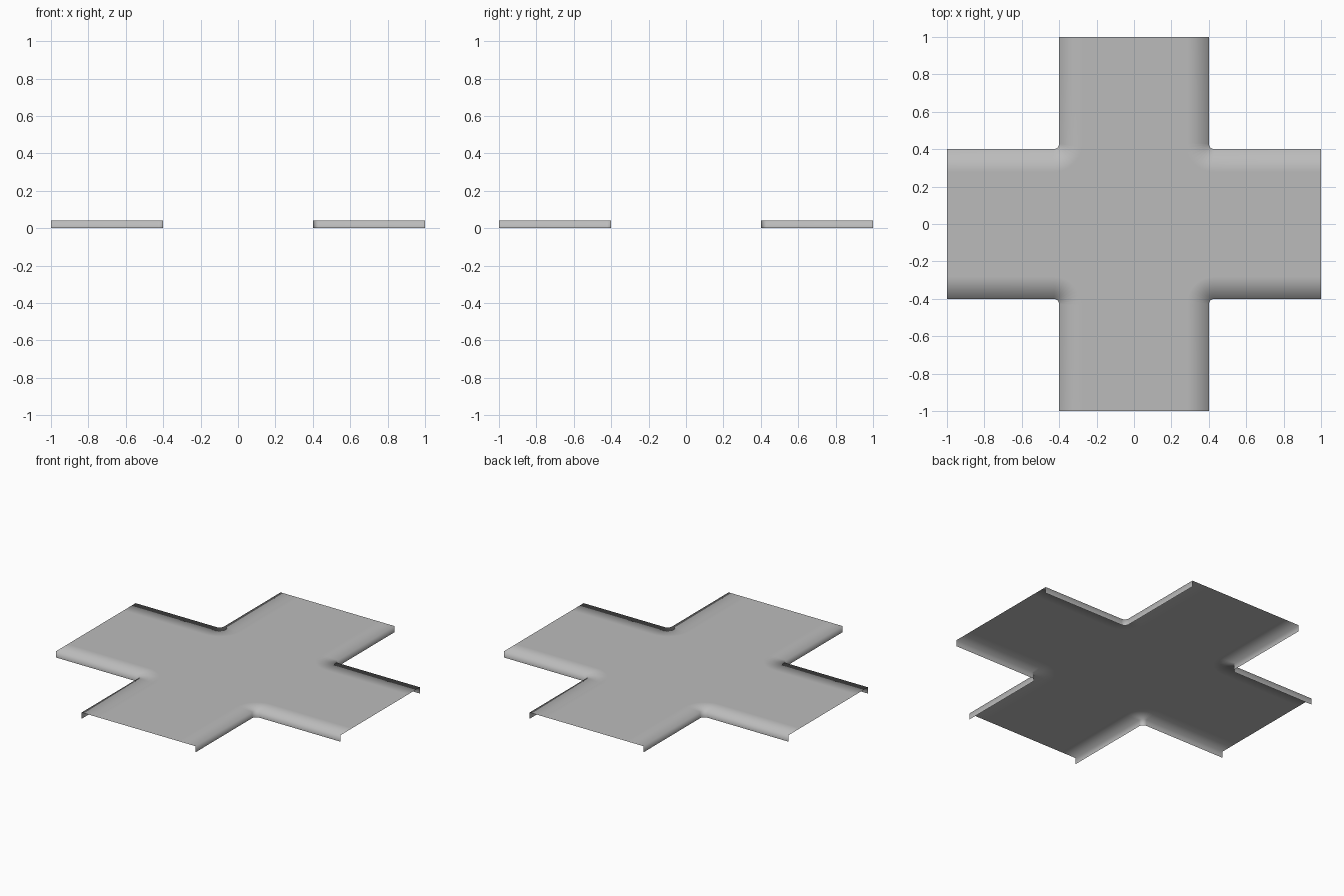
import bpy, bmesh
from math import sin, cos, pi
from mathutils import Matrix, Vector

cube = bpy.data.objects.get("Cube")
if cube:
    bpy.data.objects.remove(cube)

HALF, REACH, HEIGHT = 0.4, 1.0, 0.04   # arm half width, arm length, lip height
FILLET, BORDER, STEPS = 0.03, 0.12, 10  # inner corner radius, border width

grey = bpy.data.materials.new("sheet grey")
grey.use_nodes = True
colour = (0.5, 0.5, 0.5, 1)
grey.diffuse_color = colour
grey.node_tree.nodes["Principled BSDF"].inputs["Base Color"].default_value = colour


def corner_path(inset, z):
    """Edge of one inner corner, from one arm end to the next."""
    c, r = HALF + FILLET, FILLET + inset
    arc = [Vector((c + r * cos(a), c + r * sin(a), z))
           for a in (-pi / 2 - pi / 2 * i / STEPS for i in range(STEPS + 1))]
    side = HALF - inset
    return [Vector((REACH, side, z))] + arc + [Vector((side, REACH, z))]


bm = bmesh.new()
centre = []
# Turned-down lip and flat border around each of the four inner corners
for quarter in range(4):
    turn = Matrix.Rotation(quarter * pi / 2, 3, "Z")
    rows = [[bm.verts.new(turn @ p) for p in corner_path(inset, z)]
            for inset, z in ((0, 0), (0, HEIGHT), (BORDER, HEIGHT))]
    for low, high in zip(rows, rows[1:]):
        for i in range(len(low) - 1):
            bm.faces.new((low[i], low[i + 1], high[i + 1], high[i]))
    # Sheet between the border ends closes each arm
    centre += rows[-1]
# Flat middle of the cross
bm.faces.new(centre)
for f in bm.faces:
    f.smooth = True

mesh = bpy.data.meshes.new("cross_cover")
bm.to_mesh(mesh)
bm.free()
mesh.materials.append(grey)
cover = bpy.data.objects.new("cross_cover", mesh)
bpy.context.collection.objects.link(cover)
